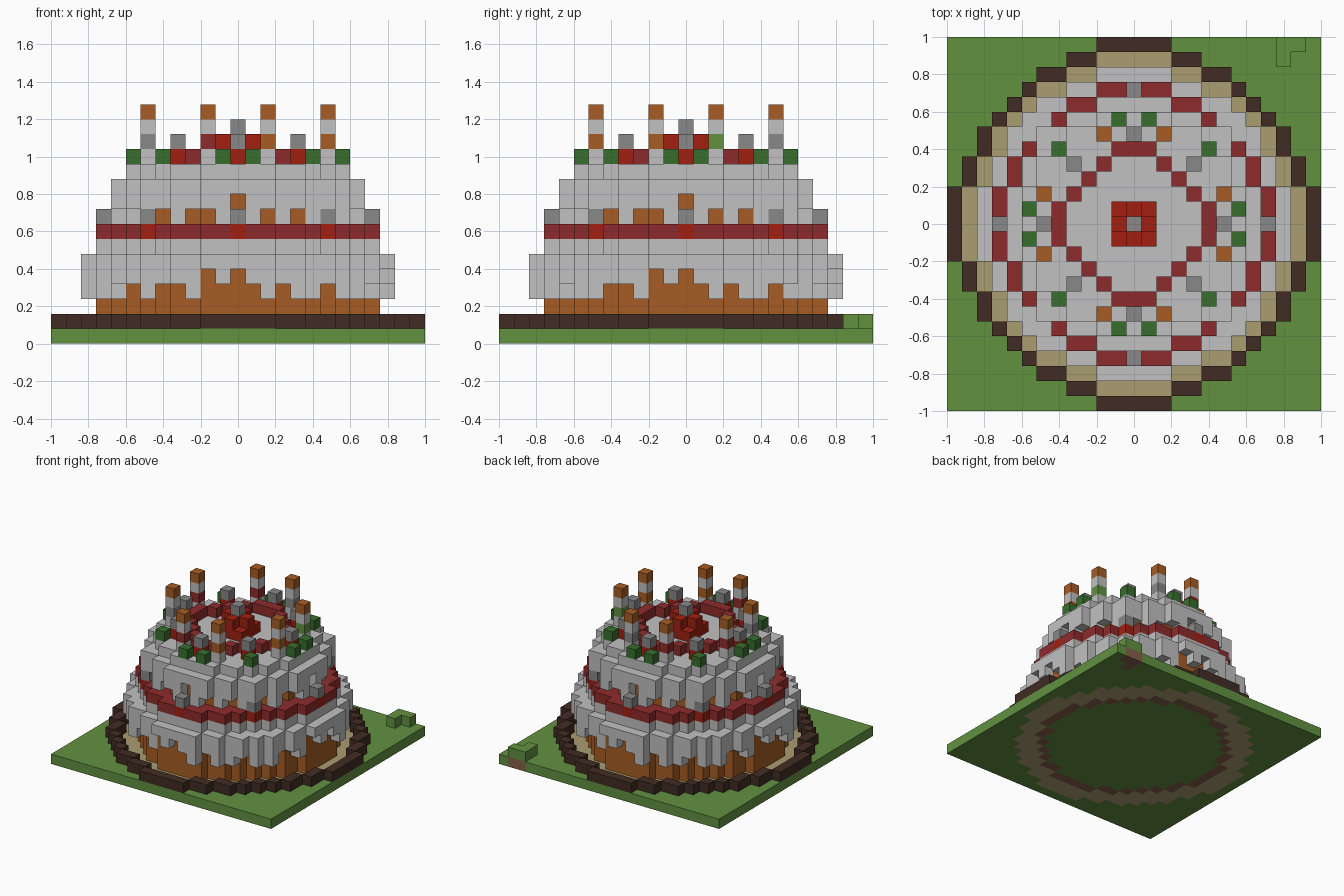
import bpy
import bmesh
from mathutils import Vector

if "Cube" in bpy.data.objects:
    bpy.data.objects.remove(bpy.data.objects["Cube"], do_unlink=True)

S = 0.08   # block size
N = 12     # blocks from the centre to the edge


def linear(c):
    return c / 12.92 if c <= 0.04045 else ((c + 0.055) / 1.055) ** 2.4


def material(name, hex_colour):
    rgb = [linear(int(hex_colour[k:k + 2], 16) / 255) for k in (0, 2, 4)]
    m = bpy.data.materials.new(name)
    m.use_nodes = True
    m.diffuse_color = (*rgb, 1)
    m.node_tree.nodes["Principled BSDF"].inputs["Base Color"].default_value = (*rgb, 1)
    return m


MATS = {name: material(name, colour) for name, colour in {
    "grass green": "629140", "dark wood": "412c23", "sand": "aa9d70",
    "sponge orange": "a65c24", "icing white": "c0c1c0", "jam red": "8f2b2c",
    "bright red": "a12010", "leaf green": "376f2c", "stone grey": "888888",
    "soil brown": "86604a"}.items()}


def disc(widths):
    """Round slab of cells from its half width at each distance from the middle."""
    r = len(widths) - 1
    return {(i, j) for j in range(-r, r + 1)
            for i in range(-widths[abs(j)], widths[abs(j)] + 1)}


def border(cells):
    return {(i, j) for i, j in cells
            if not {(i + 1, j), (i - 1, j), (i, j + 1), (i, j - 1)} <= cells}


def four(i, j):
    """A cell and its quarter-turn copies."""
    return {(i, j), (-j, i), (-i, -j), (j, -i)}


def eight(i, j):
    return four(i, j) | four(j, i)


def side_pos(i, j):
    """Position along whichever of the four sides the cell faces."""
    if abs(i) <= abs(j):
        return i if j < 0 else -i
    return j if i > 0 else -j


blocks = {}   # cell -> (part, colour); later parts replace earlier ones


def put(part, colour, cells, *layers):
    for i, j in cells:
        for k in layers:
            blocks[i, j, k] = (part, colour)


D12 = disc([12, 12, 12, 11, 11, 10, 10, 9, 8, 7, 6, 4, 2])
D10 = disc([10, 10, 10, 9, 9, 8, 8, 7, 6, 4, 2])
D9 = disc([9, 9, 9, 8, 8, 7, 6, 5, 4, 2])
D8 = disc([8, 8, 8, 7, 7, 6, 6, 4, 2])
D7 = disc([7, 7, 7, 6, 6, 5, 4, 2])

# Lawn with a sand ring, soil under the cake, and a small corner tuft
tuft = {(10, 11), (10, 12), (11, 12)}
put("lawn", "grass green", {(i, j) for i in range(-N, N + 1) for j in range(-N, N + 1)}, 0)
put("sand_ring", "sand", D12 - border(D12) - D9, 0)
put("soil", "soil brown", border(D9) | tuft, 0)
put("corner_tuft", "grass green", tuft, 1)
put("plate_rim", "dark wood", border(D12), 1)

# Sponge tiers
put("lower_sponge", "sponge orange", D9, 1, 2, 3, 4, 5)
put("upper_sponge", "sponge orange", D7, 8, 9, 10)


# Icing shells with a ragged dripping lower edge
def icing(part, cells, start, stop, short, shorter):
    for i, j in cells:
        p = side_pos(i, j)
        first = start + (p in short) + 2 * (p in shorter)
        put(part, "icing white", {(i, j)}, *range(first, stop + 1))


icing("lower_icing", D10 - D9, 3, 5, {-7, -5, -4, -1, 1, 3, 6, 8}, {-2, 0})
put("lower_icing", "icing white", D9, 5, 6)
put("jam_band", "jam red", D9, 7)
icing("upper_icing", D8 - D7, 8, 10, {-5, -3, -2, 2, 4}, {0})
put("upper_icing", "icing white", D8, 10)
put("upper_icing", "icing white", D7, 11)

# Studs on the jam band, each on a bright block
studs = four(9, 0) | four(6, 6)
put("band_stud_base", "bright red", studs, 7)
put("band_stud", "stone grey", studs, 8)

# Toppings on the top tier
jam_ring = eight(5, 0) | eight(5, 1) | eight(4, 2) | four(3, 3) | eight(5, -1) | eight(4, -2)
put("jam_ring", "jam red", jam_ring, 12)
put("leaves", "leaf green", eight(7, 1) | eight(7, -1) | four(5, 5), 12)
top_studs = four(4, 4) | four(6, 0)
put("top_stud_base", "bright red", top_studs, 12)
put("top_stud", "stone grey", top_studs, 13)

# Centrepiece
put("centre_berry", "bright red", four(1, 0) | four(1, 1) | {(0, 0)}, 12)
put("centre_berry", "bright red", four(1, 0) | {(0, 0)}, 13)
put("centre_stud", "stone grey", {(0, 0)}, 14)

# Candles with one coloured stripe each
stripes = {(2, -6): "sponge orange", (6, -2): "sponge orange", (6, 2): "grass green",
           (2, 6): "stone grey", (-2, -6): "jam red", (-6, -2): "stone grey"}
for cell in eight(6, 2) | eight(6, -2):
    put("candles", "icing white", {cell}, 12, 14)
    put("candles", stripes.get(cell, "jam red"), {cell}, 13)
    put("candles", "sponge orange", {cell}, 15)


# Turn each part into a mesh made of its exposed block faces
def build(part):
    bm = bmesh.new()
    verts, slots = {}, []
    mesh = bpy.data.meshes.new(part)
    for cell, (owner, colour) in blocks.items():
        if owner != part:
            continue
        if colour not in slots:
            slots.append(colour)
            mesh.materials.append(MATS[colour])
        for axis in range(3):
            for sign in (-1, 1):
                near = list(cell)
                near[axis] += sign
                if tuple(near) in blocks:
                    continue
                ring = []
                for u, v in ((0, 0), (1, 0), (1, 1), (0, 1))[::sign]:
                    corner = list(cell)
                    corner[axis] += sign > 0
                    corner[(axis + 1) % 3] += u
                    corner[(axis + 2) % 3] += v
                    key = tuple(corner)
                    if key not in verts:
                        x, y, z = key
                        verts[key] = bm.verts.new(Vector((x - 0.5, y - 0.5, z)) * S)
                    ring.append(verts[key])
                bm.faces.new(ring).material_index = slots.index(colour)
    bm.to_mesh(mesh)
    bm.free()
    if mesh.polygons:
        bpy.context.collection.objects.link(bpy.data.objects.new(part, mesh))


for part in dict.fromkeys(owner for owner, _ in blocks.values()):
    build(part)
